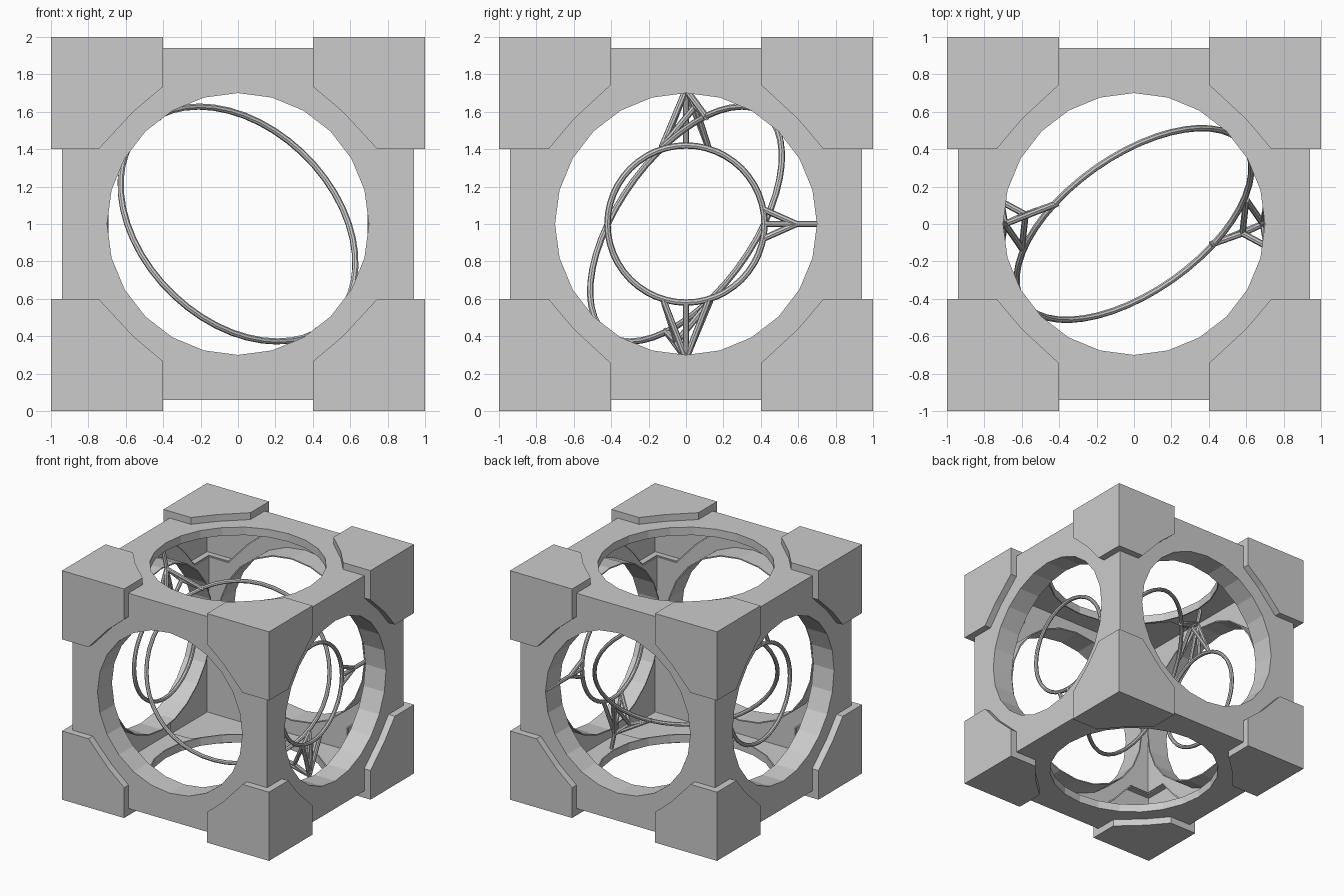
import bpy, bmesh
from math import sin, cos, pi
from mathutils import Vector, Matrix

if "Cube" in bpy.data.objects:
    bpy.data.objects.remove(bpy.data.objects["Cube"], do_unlink=True)

grey = bpy.data.materials.new("matte grey")
grey.use_nodes = True
colour = (0.6, 0.6, 0.6, 1)
grey.diffuse_color = colour
grey.node_tree.nodes["Principled BSDF"].inputs["Base Color"].default_value = colour

FRAME, CAP, HOLE = 0.94, 1.0, 0.7
NOTCH = [(0.40, 0.745), (0.60, 0.56), (0.735, 0.40)]  # inner outline of a corner cap
CENTRE = Vector((0, 0, 1))


def finish(bm, name, smooth=False, shell=0):
    """Turn a bmesh into an object, optionally with a thin wall."""
    bmesh.ops.remove_doubles(bm, verts=bm.verts, dist=0.0005)
    bmesh.ops.recalc_face_normals(bm, faces=bm.faces)
    mesh = bpy.data.meshes.new(name)
    bm.to_mesh(mesh)
    bm.free()
    mesh.materials.append(grey)
    obj = bpy.data.objects.new(name, mesh)
    bpy.context.collection.objects.link(obj)
    if shell:
        wall = obj.modifiers.new("wall", 'SOLIDIFY')
        wall.thickness = shell
        wall.offset = -1
    if smooth:
        bpy.ops.object.select_all(action='DESELECT')
        obj.select_set(True)
        bpy.context.view_layer.objects.active = obj
        bpy.ops.object.shade_smooth_by_angle()
    return obj


def place(axis, side, su, sv):
    """Map a point of one face quadrant (u, v, height) to the model."""
    def f(u, v, w):
        p = [0, 0, 0]
        p[axis] = side * w
        p[(axis + 1) % 3] = su * u
        p[(axis + 2) % 3] = sv * v
        return Vector(p) + CENTRE
    return f


def poly(bm, points):
    bm.faces.new([bm.verts.new(p) for p in points])


quadrants = [place(a, s, su, sv) for a in range(3)
             for s in (-1, 1) for su in (-1, 1) for sv in (-1, 1)]

# hollow frame: six panels, each with a round hole and an inward collar
frame = bmesh.new()
arc = [(HOLE * cos(i * pi / 12), HOLE * sin(i * pi / 12)) for i in range(7)]
for n, at in enumerate(quadrants):
    inner = FRAME - (0.07 if n // 8 == 2 else 0.2)
    outline = arc + [(0, FRAME), (0.4, FRAME)] + NOTCH + [(FRAME, 0.4), (FRAME, 0)]
    poly(frame, [at(u, v, FRAME) for u, v in outline])
    for a, b in zip(arc, arc[1:]):
        poly(frame, [at(*a, FRAME), at(*b, FRAME), at(*b, inner), at(*a, inner)])
finish(frame, "hollow_frame", shell=0.01)

# raised corner caps, recessed on the inside
caps = bmesh.new()
for at in quadrants:
    poly(caps, [at(u, v, CAP) for u, v in NOTCH + [(CAP, 0.4), (CAP, CAP), (0.4, CAP)]])
    for a, b in zip(NOTCH, NOTCH[1:]):
        poly(caps, [at(*a, CAP), at(*b, CAP), at(*b, FRAME), at(*a, FRAME)])
    first, last = NOTCH[0], NOTCH[-1]
    poly(caps, [at(*first, CAP), at(0.4, CAP, CAP), at(0.4, FRAME, FRAME), at(*first, FRAME)])
    poly(caps, [at(*last, CAP), at(CAP, 0.4, CAP), at(FRAME, 0.4, FRAME), at(*last, FRAME)])
finish(caps, "corner_caps", shell=0.01)


def ring(name, centre, normal, radius, thick=0.017, steps=48, sides=8):
    bm = bmesh.new()
    turn = Vector(normal).to_track_quat('Z', 'Y')
    loops = []
    for i in range(steps):
        a = 2 * pi * i / steps
        loop = []
        for j in range(sides):
            b = 2 * pi * j / sides
            r = radius + thick * cos(b)
            p = Vector((r * cos(a), r * sin(a), thick * sin(b)))
            loop.append(bm.verts.new(turn @ p + Vector(centre)))
        loops.append(loop)
    for i in range(steps):
        p, q = loops[i], loops[(i + 1) % steps]
        for j in range(sides):
            k = (j + 1) % sides
            bm.faces.new((p[j], q[j], q[k], p[k]))
    finish(bm, name, smooth=True)


# tilted centre ring and the two side rings
ring("tilted_ring", CENTRE, (0.5, -0.707, 0.5), 0.725)
for name, x in (("left_ring", 0.71), ("right_ring", -0.71)):
    ring(name, (x, 0, 1), (1, 0, 0), 0.42)


def struts(name, pairs, flip=1, radius=0.017):
    bm = bmesh.new()
    for a, b in pairs:
        a, b = Vector(a) * flip + CENTRE, Vector(b) * flip + CENTRE
        turn = (b - a).to_track_quat('Z', 'Y').to_matrix().to_4x4()
        bmesh.ops.create_cone(bm, cap_ends=True, segments=8, radius1=radius, radius2=radius,
                              depth=(b - a).length,
                              matrix=Matrix.Translation((a + b) / 2) @ turn)
    finish(bm, name, smooth=True)


# braces between a side ring, the tilted ring and the frame
apex, mount, knee = (-0.69, 0, 0.72), (-0.72, 0, 0.86), (-0.58, 0.05, 0.63)
high, low = (-0.41, 0.11, 0.57), (-0.60, -0.13, 0.41)
front, mid, back = (-0.71, -0.12, 0.41), (-0.71, 0, 0.42), (-0.71, 0.12, 0.41)
brace = [(apex, mount), (apex, front), (apex, mid), (apex, back), (apex, knee),
         (knee, high), (knee, low), (apex, low), (knee, back), (apex, high)]
struts("upper_brace", brace)
struts("lower_brace", brace, flip=-1)

# forked support of the left ring
hub = (0.71, 0.59, 0)
struts("side_fork", [((0.71, 0.41, 0.08), hub), ((0.71, 0.41, -0.08), hub),
                     ((0.71, 0.42, 0), hub), (hub, (0.71, 0.92, 0))])
